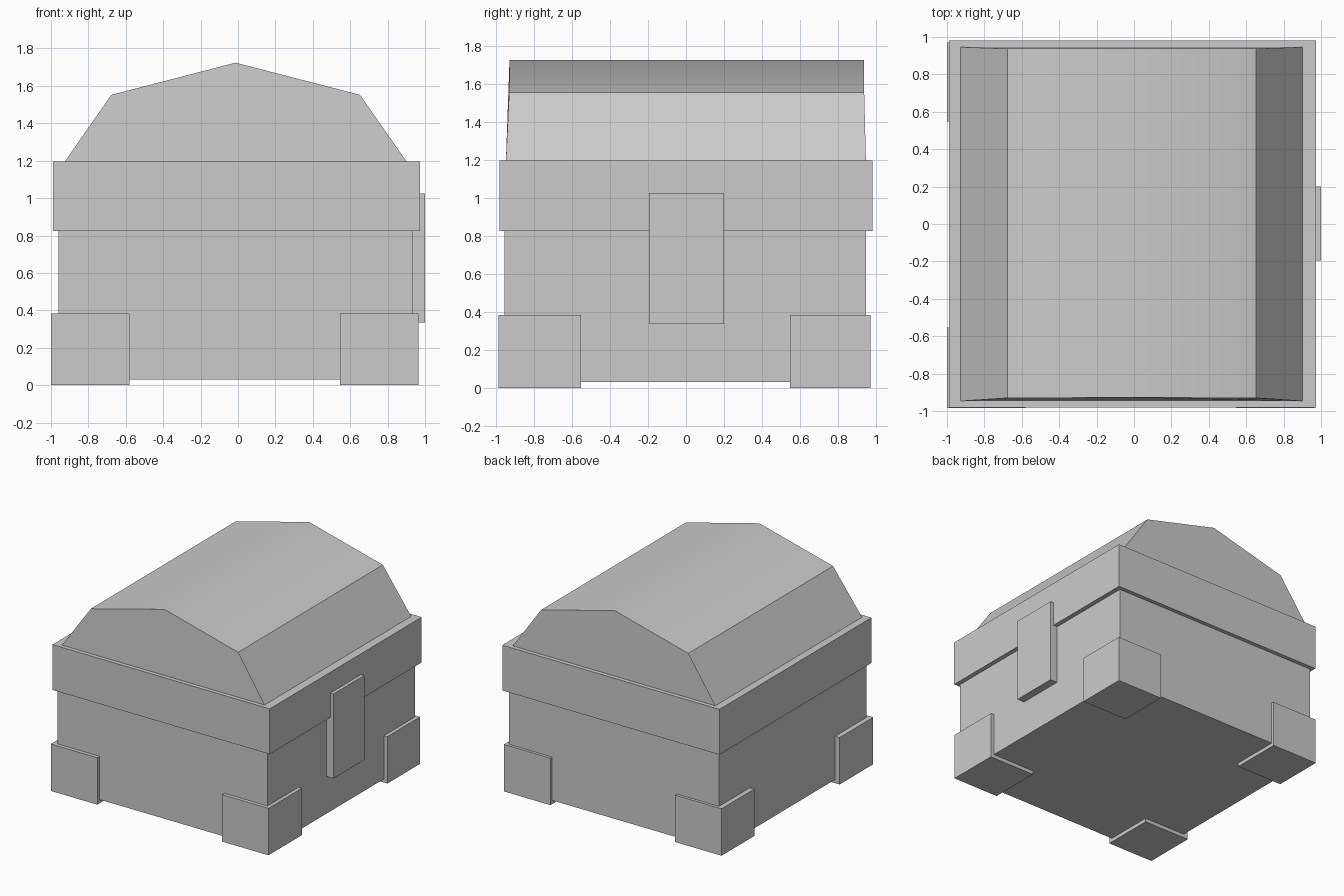
import bpy
import bmesh
import math

if "Cube" in bpy.data.objects:
    bpy.data.objects.remove(bpy.data.objects["Cube"], do_unlink=True)

grey = bpy.data.materials.new("plain grey")
grey.use_nodes = True
colour = (0.6, 0.6, 0.6, 1)
grey.diffuse_color = colour
grey.node_tree.nodes["Principled BSDF"].inputs["Base Color"].default_value = colour


def finish(bm, name):
    bmesh.ops.recalc_face_normals(bm, faces=bm.faces[:])
    mesh = bpy.data.meshes.new(name)
    bm.to_mesh(mesh)
    bm.free()
    mesh.materials.append(grey)
    obj = bpy.data.objects.new(name, mesh)
    bpy.context.collection.objects.link(obj)
    return obj


def box(name, xs, ys, zs):
    bm = bmesh.new()
    bmesh.ops.create_cube(bm, size=1)
    for v in bm.verts:
        v.co = [lo + (c + 0.5) * (hi - lo) for c, (lo, hi) in zip(v.co, (xs, ys, zs))]
    return finish(bm, name)


# Chest body and the wider rim under the lid
box("chest_body", (-0.96, 0.935), (-0.955, 0.947), (0.03, 0.84))
box("lid_rim", (-0.988, 0.972), (-0.98, 0.98), (0.825, 1.195))

# Corner guards
for x_name, xs in (("right", (-1, -0.58)), ("left", (0.545, 0.965))):
    for y_name, ys in (("front", (-0.985, -0.553)), ("back", (0.548, 0.97))):
        box(f"{y_name}_{x_name}_corner_guard", xs, ys, (0, 0.383))

# Clasp plate on one side
box("clasp", (0.9, 1), (-0.195, 0.2), (0.335, 1.025))

# Faceted lid: profile of x, z and the slightly leaning front and back y
profile = [(-0.93, 1.19, -0.947, 0.946), (-0.677, 1.552, -0.93, 0.937),
           (-0.013, 1.724, -0.928, 0.937), (0.652, 1.552, -0.93, 0.937),
           (0.905, 1.19, -0.947, 0.946)]
bm = bmesh.new()
front = [bm.verts.new((x, y, z)) for x, z, y, _ in profile]
back = [bm.verts.new((x, y, z)) for x, z, _, y in profile]
bm.faces.new(front)
bm.faces.new(back)
for i in range(len(profile)):
    j = (i + 1) % len(profile)
    bm.faces.new((front[i], front[j], back[j], back[i]))
lid = finish(bm, "lid")

# Soft ridge, crisp edges elsewhere
bpy.ops.object.select_all(action="DESELECT")
lid.select_set(True)
bpy.context.view_layer.objects.active = lid
bpy.ops.object.shade_smooth_by_angle(angle=math.radians(32))
